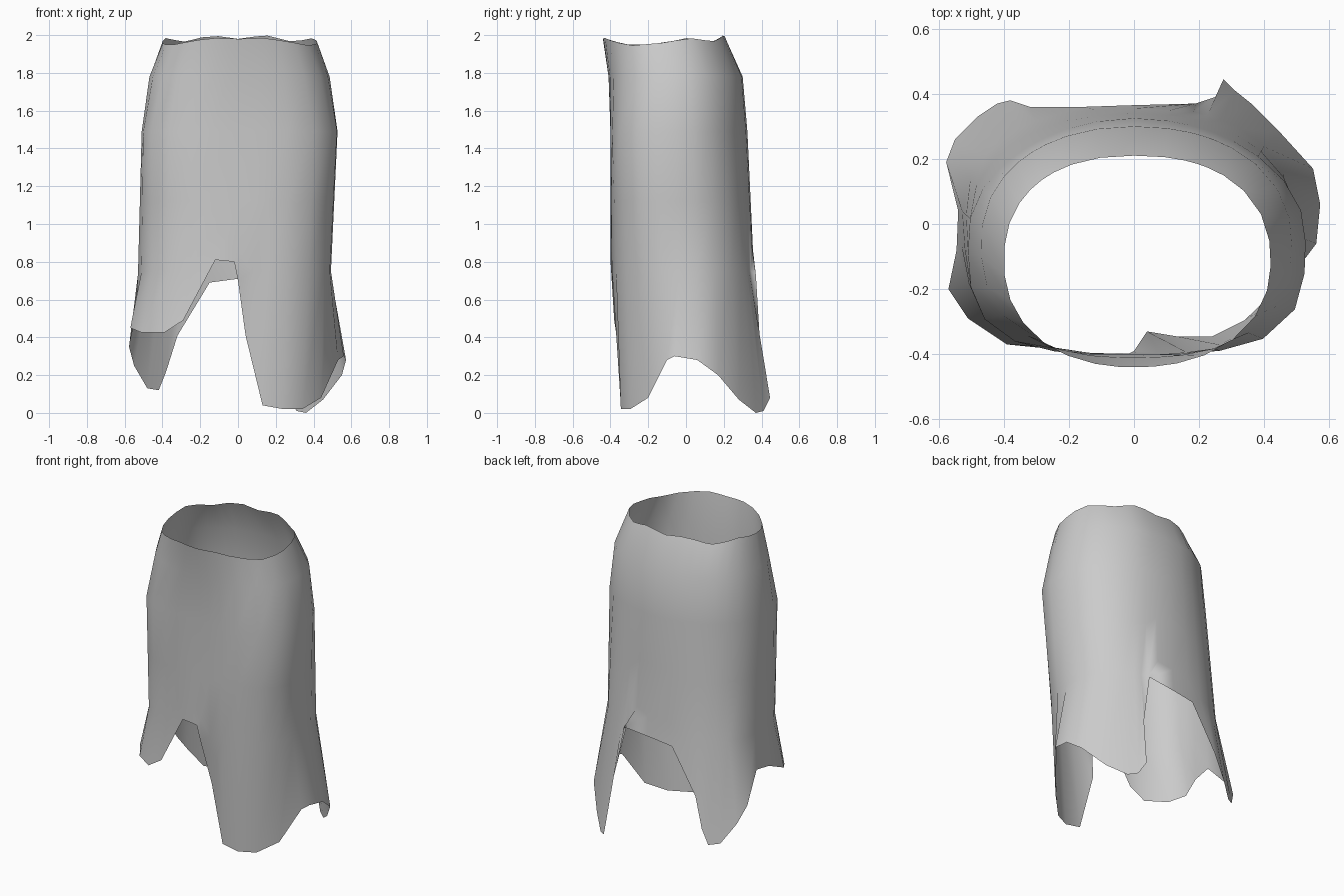
import bpy, bmesh, math

if "Cube" in bpy.data.objects:
    bpy.data.objects.remove(bpy.data.objects["Cube"])

# Level cross-sections: z, left, right, front y, back y, front squareness, back squareness
LEVELS = [
    (1.97, 0.40, 0.42, -0.44, 0.21, 2.2, 2.3),
    (1.78, 0.47, 0.485, -0.41, 0.30, 2.5, 2.15),
    (1.49, 0.51, 0.527, -0.40, 0.325, 3.4, 1.95),
    (0.75, 0.53, 0.492, -0.398, 0.36, 2.7, 2.4),
]

# Ragged lower hem, counter-clockwise from the front
HEM = [
    (-0.02, -0.40, 0.80), (0.00, -0.39, 0.70), (0.04, -0.33, 0.41),
    (0.13, -0.345, 0.04), (0.24, -0.345, 0.02), (0.34, -0.295, 0.02),
    (0.44, -0.20, 0.08), (0.53, -0.10, 0.28), (0.56, -0.06, 0.30),
    (0.572, 0.06, 0.28), (0.55, 0.17, 0.20), (0.45, 0.28, 0.07),
    (0.36, 0.37, 0.0), (0.31, 0.41, 0.01), (0.275, 0.445, 0.08),
    (0.25, 0.39, 0.40), (0.19, 0.37, 0.73), (0.0, 0.365, 0.71),
    (-0.15, 0.36, 0.69), (-0.32, 0.36, 0.41), (-0.38, 0.38, 0.22),
    (-0.42, 0.37, 0.12), (-0.48, 0.33, 0.13), (-0.55, 0.26, 0.25),
    (-0.577, 0.19, 0.35), (-0.54, 0.04, 0.52), (-0.545, -0.08, 0.50),
    (-0.57, -0.20, 0.45), (-0.51, -0.29, 0.425), (-0.39, -0.37, 0.425),
    (-0.29, -0.38, 0.49), (-0.12, -0.40, 0.81),
]

# Neckline height by angle from the front (0) round to the back (180), mirrored
NECK = [(0, 1.98), (25, 1.985), (66, 1.945), (90, 1.96), (108, 1.985),
        (132, 1.965), (155, 2.0), (180, 1.98)]


def lerp(a, b, t):
    return a + (b - a) * t


def neck_height(ang):
    d = abs((math.degrees(ang) + 90 + 180) % 360 - 180)
    for (a0, h0), (a1, h1) in zip(NECK, NECK[1:]):
        if d <= a1:
            return lerp(h0, h1, (d - a0) / (a1 - a0))
    return NECK[-1][1]


def level_point(level, ang):
    z, left, right, front, back, nf, nb = level
    cy, b = (front + back) / 2, (back - front) / 2
    c, s = math.cos(ang), math.sin(ang)
    a = right if c > 0 else left
    n = nf if s < 0 else nb
    r = (abs(c / a) ** n + abs(s / b) ** n) ** (-1 / n)
    return (r * c, cy + r * s, z)


def column_angles():
    """Directions of the hem points, evened out so the columns never cross."""
    angs = [math.atan2(y + 0.02, x) for x, y, z in HEM]
    n = len(angs)
    for i in range(1, n):
        while angs[i] < angs[i - 1] - math.pi:
            angs[i] += 2 * math.pi
    for _ in range(3):
        angs = [0.5 * angs[i] + 0.25 * (angs[i - 1] - (2 * math.pi if i == 0 else 0)
                + angs[(i + 1) % n] + (2 * math.pi if i == n - 1 else 0))
                for i in range(n)]
    return angs


# Draped open tube
bm = bmesh.new()
columns = []
for (hx, hy, hz), ang in zip(HEM, column_angles()):
    top, upper, mid, low = [level_point(l, ang) for l in LEVELS]
    top = (top[0], top[1], neck_height(ang))
    # lift the lowest ring above the tall notches
    z = max(0.75, hz + 0.15)
    t = (z - 0.75) / (mid[2] - 0.75)
    low = tuple(lerp(p, q, t) for p, q in zip(low, mid))
    half = tuple(lerp(p, q, 0.5) for p, q in zip(mid, low))
    rows = [top, upper, mid, half, low, (hx, hy, hz)]
    columns.append([bm.verts.new(p) for p in rows])

for i, col in enumerate(columns):
    nxt = columns[(i + 1) % len(columns)]
    for j in range(len(col) - 1):
        bm.faces.new((col[j + 1], nxt[j + 1], nxt[j], col[j]))

mesh = bpy.data.meshes.new("draped_tube")
bm.to_mesh(mesh)
bm.free()
mesh.shade_smooth()
obj = bpy.data.objects.new("draped_tube", mesh)
bpy.context.collection.objects.link(obj)
